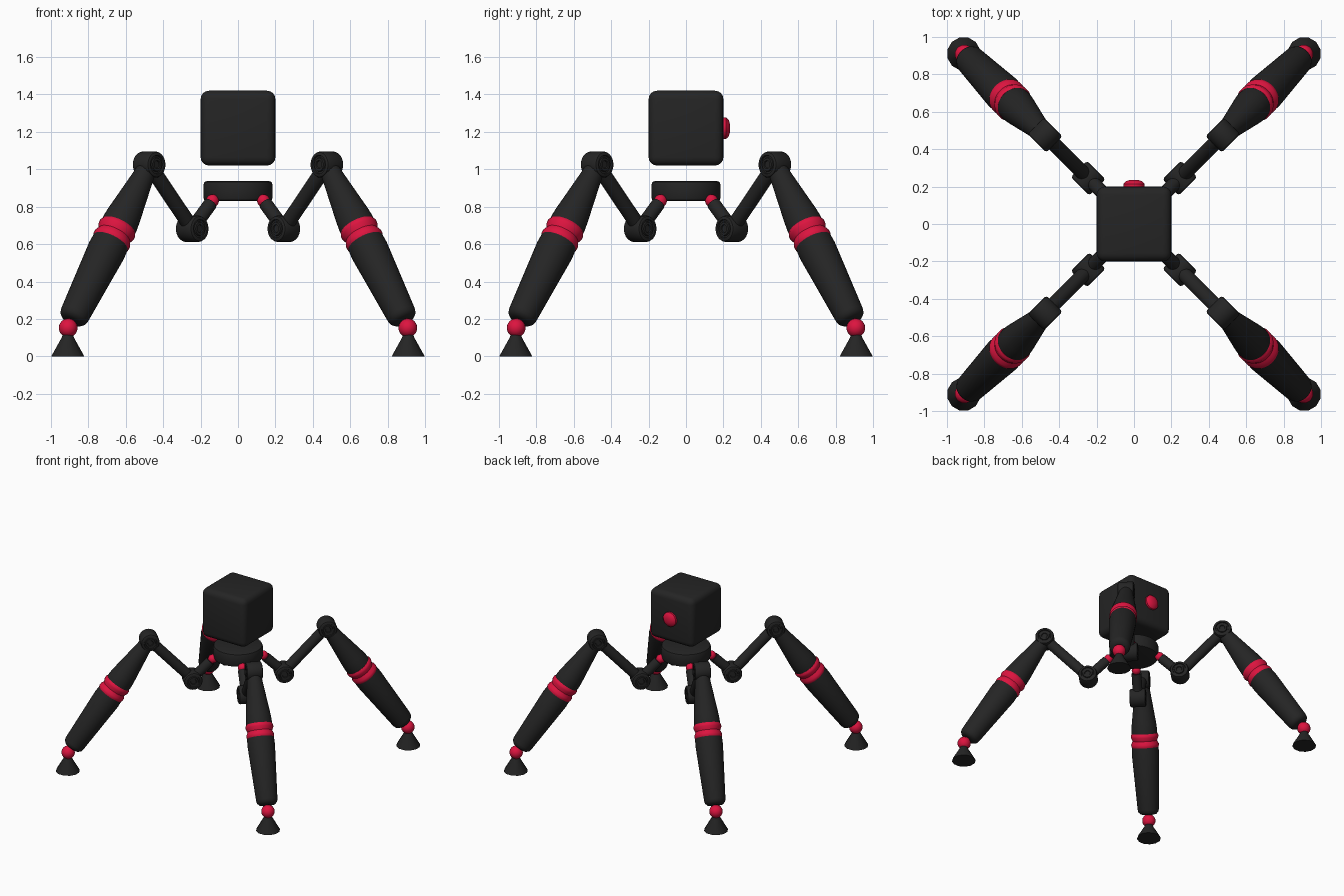
import bpy, bmesh, math
from mathutils import Vector, Matrix

if "Cube" in bpy.data.objects:
    bpy.data.objects.remove(bpy.data.objects["Cube"], do_unlink=True)


def make_material(name, color):
    mat = bpy.data.materials.new(name)
    mat.use_nodes = True
    mat.diffuse_color = color
    mat.node_tree.nodes["Principled BSDF"].inputs["Base Color"].default_value = color
    return mat


BLACK = make_material("matte black", (0.018, 0.018, 0.018, 1))
RED = make_material("crimson red", (0.72, 0.007, 0.05, 1))


def finish(bm, name, mat, angle=35):
    bmesh.ops.recalc_face_normals(bm, faces=bm.faces)
    mesh = bpy.data.meshes.new(name)
    bm.to_mesh(mesh)
    bm.free()
    mesh.materials.append(mat)
    obj = bpy.data.objects.new(name, mesh)
    bpy.context.collection.objects.link(obj)
    bpy.ops.object.select_all(action='DESELECT')
    obj.select_set(True)
    bpy.context.view_layer.objects.active = obj
    bpy.ops.object.shade_smooth_by_angle(angle=math.radians(angle))
    return obj


def lathe(name, profile, origin, axis, mat, sides=32):
    """Revolve (radius, distance) points about an axis and cap both ends."""
    bm = bmesh.new()
    rings = []
    for r, d in profile:
        rings.append([bm.verts.new((r * math.cos(a), r * math.sin(a), d))
                      for a in (math.tau * (i + 0.5) / sides for i in range(sides))])
    for low, high in zip(rings, rings[1:]):
        for i in range(sides):
            j = (i + 1) % sides
            bm.faces.new((low[i], low[j], high[j], high[i]))
    bm.faces.new(rings[0])
    bm.faces.new(rings[-1])
    turn = Vector(axis).to_track_quat('Z', 'Y').to_matrix().to_4x4()
    bm.transform(Matrix.Translation(origin) @ turn)
    return finish(bm, name, mat)


def ball(name, center, radius, mat):
    bm = bmesh.new()
    bmesh.ops.create_uvsphere(bm, u_segments=24, v_segments=16, radius=radius,
                              matrix=Matrix.Translation(center))
    return finish(bm, name, mat)


def rod(name, start, end, radius, mat):
    span = end - start
    return lathe(name, [(radius, 0), (radius, span.length)], start, span, mat, 24)


# Rounded cube head
bm = bmesh.new()
bmesh.ops.create_cube(bm, size=0.4, matrix=Matrix.Translation((0, 0, 1.22)))
bmesh.ops.bevel(bm, geom=bm.edges[:], offset=0.045, segments=4, profile=0.5,
                affect='EDGES')
finish(bm, "head", BLACK)

# Domed eye on the back of the head
lathe("eye", [(0.058, -0.01), (0.058, 0.015), (0.045, 0.028), (0.02, 0.036)],
      (0, 0.2, 1.22), (0, 1, 0), RED, 16)

# Hub disc below the head
lathe("hub", [(0.165, 0.83), (0.18, 0.835), (0.186, 0.85), (0.186, 0.915),
              (0.18, 0.932), (0.165, 0.938)], (0, 0, 0), (0, 0, 1), BLACK, 48)

# Half profile of a hinge: centre to recessed end cap
HINGE = [(0.07, 0.048), (0.066, 0.057), (0.058, 0.061), (0.05, 0.061),
         (0.047, 0.053), (0.038, 0.053), (0.035, 0.061), (0.022, 0.061),
         (0.019, 0.055)]
HINGE = [(r, -d) for r, d in reversed(HINGE)] + HINGE

UPPER = [(0.05, 0), (0.058, 0.08), (0.092, 0.33), (0.097, 0.38), (0.096, 0.41)]
BAND = [(0.097, 0.405), (0.104, 0.418), (0.104, 0.432), (0.092, 0.46),
        (0.104, 0.485), (0.104, 0.5), (0.1, 0.51)]
LOWER = [(0.1, 0.505), (0.103, 0.56), (0.08, 0.98), (0.075, 1.0),
         (0.06, 1.015), (0.04, 1.02)]
FOOT = [(0.09, 0), (0.088, 0.006), (0.034, 0.1), (0.025, 0.125)]

# Four legs on the diagonals
LEGS = {"back_left": (1, 1), "back_right": (-1, 1),
        "front_left": (1, -1), "front_right": (-1, -1)}
for side, (sx, sy) in LEGS.items():
    def at(d, z):
        return Vector((sx * d, sy * d, z))

    tangent = Vector((-sy, sx, 0))
    hip, knee, ankle = at(0.245, 0.682), at(0.475, 1.025), at(0.908, 0.152)
    ball(side + "_hip_ball", at(0.136, 0.832), 0.034, RED)
    rod(side + "_hip_strut", at(0.148, 0.815), hip, 0.037, BLACK)
    lathe(side + "_hip_hinge", HINGE, hip, tangent, BLACK)
    rod(side + "_link", hip, knee, 0.04, BLACK)
    lathe(side + "_knee_hinge", HINGE, knee, tangent, BLACK)
    shin = ankle - knee
    lathe(side + "_upper_shin", UPPER, knee, shin, BLACK)
    lathe(side + "_band", BAND, knee, shin, RED)
    lathe(side + "_lower_shin", LOWER, knee, shin, BLACK)
    ball(side + "_ankle_ball", ankle, 0.05, RED)
    lathe(side + "_foot", FOOT, at(0.91, 0), (0, 0, 1), BLACK, 12)
